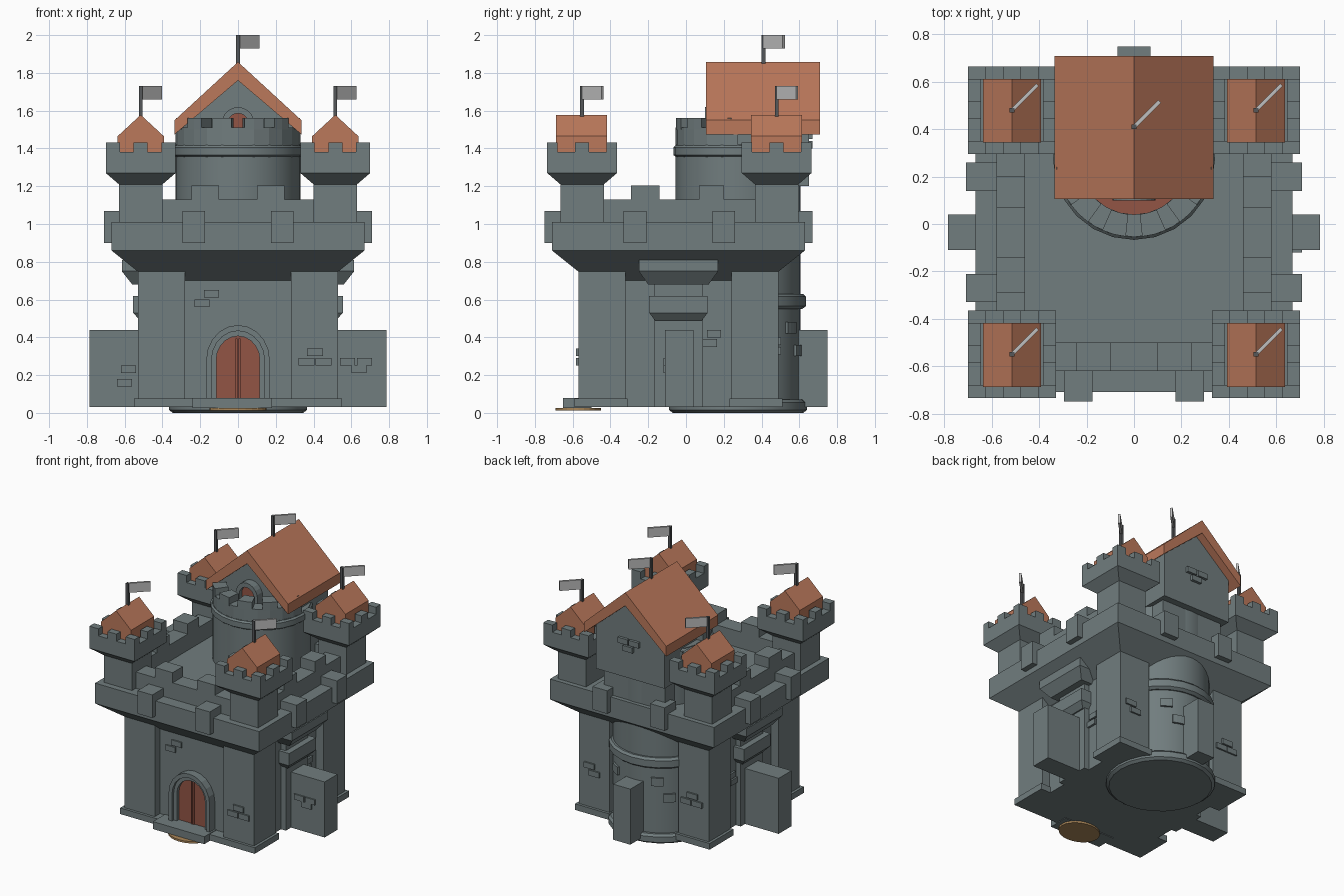
import bpy, bmesh, math
from mathutils import Matrix, Vector

if "Cube" in bpy.data.objects:
    bpy.data.objects.remove(bpy.data.objects["Cube"])


def material(name, rgb):
    m = bpy.data.materials.new(name)
    m.diffuse_color = (*rgb, 1)
    m.use_nodes = True
    m.node_tree.nodes["Principled BSDF"].inputs["Base Color"].default_value = m.diffuse_color
    return m


STONE = material("grey stone", (0.165, 0.205, 0.21))
ROOF = material("terracotta", (0.50, 0.19, 0.105))
WOOD = material("red wood", (0.29, 0.09, 0.06))
CLOTH = material("pale cloth", (0.52, 0.52, 0.52))
IRON = material("dark iron", (0.09, 0.095, 0.10))
SAND = material("sand", (0.40, 0.24, 0.10))


def finish(name, bm, mat, smooth=False):
    bmesh.ops.recalc_face_normals(bm, faces=bm.faces)
    me = bpy.data.meshes.new(name)
    bm.to_mesh(me)
    bm.free()
    me.materials.append(mat)
    ob = bpy.data.objects.new(name, me)
    bpy.context.collection.objects.link(ob)
    if smooth:
        bpy.ops.object.select_all(action='DESELECT')
        ob.select_set(True)
        bpy.context.view_layer.objects.active = ob
        bpy.ops.object.shade_smooth_by_angle(angle=math.radians(25))
    return ob


def add_box(bm, x0, x1, y0, y1, z0, z1):
    m = Matrix.Translation(((x0 + x1) / 2, (y0 + y1) / 2, (z0 + z1) / 2))
    m = m @ Matrix.Diagonal((x1 - x0, y1 - y0, z1 - z0, 1))
    bmesh.ops.create_cube(bm, size=1, matrix=m)


def boxes(name, rows, mat=STONE):
    bm = bmesh.new()
    for r in rows:
        add_box(bm, *r)
    return finish(name, bm, mat)


def both(*rows):
    """Each box together with its mirror image in x."""
    return [r for x0, x1, *o in rows for r in ((x0, x1, *o), (-x1, -x0, *o))]


def loft(name, rings, mat=STONE, smooth=False):
    """Closed skin over rings of equal point count, capped at both ends."""
    bm = bmesh.new()
    vs = [[bm.verts.new(p) for p in ring] for ring in rings]
    n = len(vs[0])
    for a, b in zip(vs, vs[1:]):
        for i in range(n):
            j = (i + 1) % n
            bm.faces.new((a[i], a[j], b[j], b[i]))
    bm.faces.new(vs[0])
    bm.faces.new(vs[-1])
    return finish(name, bm, mat, smooth)


def rect(cx, cy, hx, hy, z):
    return [(cx - hx, cy - hy, z), (cx + hx, cy - hy, z), (cx + hx, cy + hy, z), (cx - hx, cy + hy, z)]


def circle(cy, r, z, n, ry=None):
    return [(r * math.cos(2 * math.pi * i / n), cy + (ry or r) * math.sin(2 * math.pi * i / n), z) for i in range(n)]


def prism(name, pts, y0, y1, mat=STONE, cx=0):
    """Extrude an (x, z) outline along y."""
    return loft(name, [[(cx + x, y, z) for x, z in pts] for y in (y0, y1)], mat)


def arch(r, base, spring, n=10, rise=1.1):
    a = [math.pi * i / n for i in range(n + 1)]
    return [(r, base)] + [(r * math.cos(t), spring + rise * r * math.sin(t)) for t in a] + [(-r, base)]


def arch_frame(name, r0, r1, base, spring, y0, y1):
    out, inn = arch(r1, base, spring), arch(r0, base, spring)
    prism(name, out + inn[::-1], y0, y1)


def flag(name, x, y, z0, z1):
    boxes(name + "_pole", [(x - .01, x + .01, y - .01, y + .01, z0, z1)], IRON)
    bm = bmesh.new()
    m = Matrix.Translation((x, y, z1 - .035)) @ Matrix.Rotation(math.pi / 4, 4, 'Z')
    bmesh.ops.create_cube(bm, size=1, matrix=m @ Matrix.Translation((.075, 0, 0)) @ Matrix.Diagonal((.155, .016, .07, 1)))
    finish(name, bm, CLOTH)


# --- main block, piers and plinth ---
boxes("wall_core", [(-.47, .47, -.51, .43, .03, .72)])
boxes("corner_piers", both((.28, .53, -.57, -.32, .03, .80), (.28, .53, .24, .49, .03, .80)))
boxes("plinth", [(-.55, .55, -.59, -.50, .03, .075)] +
      both((.27, .55, -.59, -.31, .03, .075), (.27, .55, .23, .51, .03, .075)))
boxes("gate_step", [(-.24, .18, -.65, -.5, .025, .08)])
loft("wall_flare", [rect(0, -.04, .47, .47, .70), rect(0, -.04, .67, .67, .86), rect(0, -.04, .67, .67, 1.01)])

# --- parapet walls, merlons and outer blocks ---
boxes("parapet_walls", [(-.42, .42, -.62, -.50, 1.0, 1.13)] + both((.46, .58, -.44, .37, 1.0, 1.13)))
boxes("parapet_merlons", both((.10, .245, -.62, -.50, 1.13, 1.205), (.46, .58, -.29, -.14, 1.13, 1.205),
                              (.46, .58, .07, .20, 1.13, 1.205)))
boxes("outer_blocks", both((.58, .71, -.33, -.21, .90, 1.07), (.58, .71, .14, .26, .90, 1.07),
                           (.175, .295, -.75, -.62, .90, 1.07), (.175, .295, .54, .67, .90, 1.07)))

# --- side chimneys and buttresses ---
boxes("buttresses", both((.46, .785, -.11, .04, .03, .44)) + [(-.07, .07, .5, .75, .03, .44)])
boxes("side_pilasters", both((.45, .51, -.17, .09, .03, .72)))
for s, side in ((1, "right"), (-1, "left")):
    loft(side + "_lower_bracket", [rect(s * .48, -.04, .04, .125, .49), rect(s * .48, -.04, .075, .155, .53),
                                   rect(s * .48, -.04, .075, .155, .62)])
    loft(side + "_upper_bracket", [rect(s * .5, -.04, .06, .16, .68), rect(s * .5, -.04, .115, .21, .75),
                                   rect(s * .5, -.04, .115, .21, .81)])

# --- round tower ---
CY = .275
loft("round_tower", [circle(CY, .33, z, 40) for z in (.03, 1.42)], STONE, True)
for name, r, z0, z1 in (("tower_base", .365, 0, .07), ("tower_band", .36, .55, .63), ("tower_collar", .342, 1.35, 1.42)):
    loft(name, [circle(CY, r - .02, z0, 24), circle(CY, r, z0 + .015, 24),
                circle(CY, r, z1 - .015, 24), circle(CY, r - .015, z1, 24)], STONE, True)


def arc_wall(bm, r0, r1, a0, a1, z0, z1, n):
    rows = []
    for i in range(n + 1):
        t = math.radians(a0 + (a1 - a0) * i / n)
        c, s = math.cos(t), math.sin(t)
        rows.append([bm.verts.new((r * c, CY + r * s, z)) for r, z in ((r0, z0), (r1, z0), (r1, z1), (r0, z1))])
    for a, b in zip(rows, rows[1:]):
        for i in range(4):
            bm.faces.new((a[i], a[(i + 1) % 4], b[(i + 1) % 4], b[i]))
    bm.faces.new(rows[0])
    bm.faces.new(rows[-1])


bm = bmesh.new()
arc_wall(bm, .235, .33, 180, 360, 1.41, 1.51, 12)
for k in range(6):
    arc_wall(bm, .235, .33, 186 + 30 * k, 204 + 30 * k, 1.50, 1.56, 2)
finish("tower_battlement", bm, STONE)
loft("tower_floor", [circle(CY, .24, z, 20) for z in (1.41, 1.43)], WOOD)

# --- gabled hall on top ---
prism("hall", [(-.28, 1.2), (.28, 1.2), (.28, 1.53), (0, 1.79), (-.28, 1.53)], .16, .65)
boxes("hall_base", [(-.25, .25, .3, .60, 1.0, 1.2)])
prism("hall_roof", [(-.335, 1.475), (-.335, 1.55), (0, 1.858), (.335, 1.55), (.335, 1.475), (0, 1.76)], .105, .71, ROOF)
arch_frame("hall_door_frame", .06, .09, 1.42, 1.52, .10, .17)
prism("hall_door", arch(.062, 1.42, 1.52), .13, .17, WOOD)
flag("hall_flag", 0, .41, 1.84, 2.0)

# --- gate ---
arch_frame("gate_outer_arch", .14, .168, .07, .28, -.57, -.50)
arch_frame("gate_inner_arch", .115, .142, .07, .28, -.55, -.50)
prism("gate_door", arch(.118, .07, .28), -.525, -.50, WOOD)
boxes("gate_battens", [(-.012, -.003, -.533, -.52, .075, .395), (.003, .012, -.533, -.52, .075, .395)], WOOD)
loft("sand_patch", [circle(-.57, .15, z, 24, .12) for z in (.012, .026)], SAND)

# --- corner turrets ---
for x in (-.515, .515):
    for y in (-.55, .48):
        tag = ("front" if y < 0 else "back") + ("_left" if x < 0 else "_right")
        loft(tag + "_turret", [rect(x, y, .115, .115, 1.0), rect(x, y, .115, .115, 1.21),
                               rect(x, y, .185, .185, 1.27), rect(x, y, .185, .185, 1.35)])
        bm = bmesh.new()
        h, w, c = .185, .055, .37 / 5
        for s in (-1, 1):
            p, q = sorted((s * h, s * (h - w)))
            add_box(bm, x - h, x + h, y + p, y + q, 1.34, 1.38)
            add_box(bm, x + p, x + q, y - h + w, y + h - w, 1.34, 1.38)
            for k in (0, 2, 4):
                add_box(bm, x - h + k * c, x - h + (k + 1) * c, y + p, y + q, 1.38, 1.432)
            add_box(bm, x + p, x + q, y - c / 2, y + c / 2, 1.38, 1.432)
        finish(tag + "_battlement", bm, STONE)
        prism(tag + "_turret_roof", [(-.122, 1.345), (.122, 1.345), (.122, 1.465), (0, 1.578), (-.122, 1.465)],
              y - .137, y + .133, ROOF, x)
        flag(tag + "_flag", x, y, 1.56, 1.73)

# --- raised bricks ---
bricks = [(x, x + .08, -.52, -.50, z, z + .04) for x, z in ((-.18, .61), (-.23, .56))]
bricks += [(x, x + .085, -.582, -.56, z, z + .04) for x, z in ((.365, .30), (.32, .25), (.41, .25))]
bricks += [(x, x + .08, -.12, -.10, z, z + .04) for x, z in ((-.64, .14), (-.62, .21), (.6, .21), (.54, .25), (.63, .25))]
bricks += [(x, x + .08, .64, .67, z, z + .04) for x, z in ((-.08, 1.45), (.01, 1.45), (-.03, 1.40))]
bricks += [(x, x + .085, .48, .502, z, z + .04) for x, z in ((-.44, .36), (-.48, .31), (-.39, .31), (.40, .36), (.36, .31))]
bricks += both(*[(.46, .485, y, y + .075, z, z + .04) for y, z in ((.11, .40), (.09, .35))])
boxes("raised_bricks", bricks)

# --- bricks on the round tower back ---
bm = bmesh.new()
for a, z in ((50, .42), (64, .30), (112, .42), (126, .30)):
    arc_wall(bm, .31, .345, a, a + 14, z, z + .06, 3)
finish("tower_bricks", bm, STONE)
